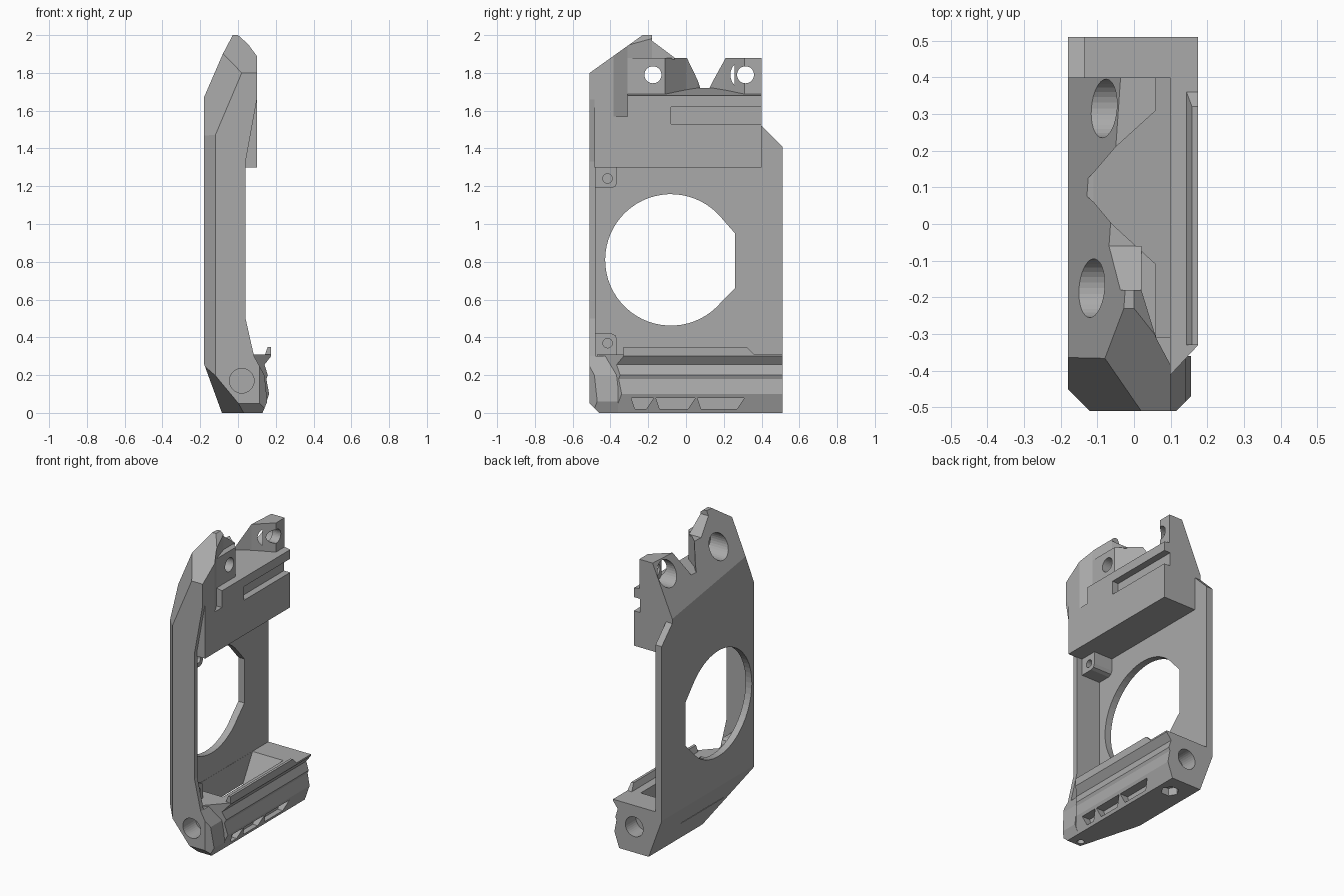
import bpy, bmesh, math
from mathutils import Vector

cube = bpy.data.objects.get("Cube")
if cube:
    bpy.data.objects.remove(cube, do_unlink=True)

mat = bpy.data.materials.new("plain grey")
mat.use_nodes = True
GREY = (0.4, 0.4, 0.4, 1)
mat.diffuse_color = GREY
mat.node_tree.nodes["Principled BSDF"].inputs["Base Color"].default_value = GREY

# Outer bevel planes shared by every part: point, outward normal
a, b, c = Vector((-.18, .4, 1.55)), Vector((-.18, -.36, 1.67)), Vector((-.04, .4, 1.872))
outer_slope = (b - a).cross(c - a)
if outer_slope.x > 0:
    outer_slope = -outer_slope
BEVELS = [
    (a, outer_slope),                            # leaning upper side
    ((-.18, -.45, 0), (-1, -1, 0)),              # upright front corner
    ((-.18, -.36, 1.68), (-2.357, -2.34, 1)),    # upper front corner
    ((0, -.51, 1.8), (0, -.714, 1)),             # front top slope
    ((0, 0, 2), (.09, 0, .1)),                   # inner top edge
    ((-.18, 0, .26), (-.26, 0, -.095)),          # lower side slope
    ((-.085, -.05, 0), (-.41, -.115, -.34)),     # lower front corner
    ((0, -.51, .05), (0, -1, -1)),               # front bottom edge
]


def prism(name, axis, pts, lo, hi, trims=()):
    """Extrude a profile along an axis, then slice it by the trim planes."""
    def place(p, t):
        return {"x": (t, *p), "y": (p[0], t, p[1]), "z": (*p, t)}[axis]
    bm = bmesh.new()
    rings = [[bm.verts.new(place(p, t)) for p in pts] for t in (lo, hi)]
    n = len(pts)
    bm.faces.new(rings[0])
    bm.faces.new(rings[1][::-1])
    for i in range(n):
        j = (i + 1) % n
        bm.faces.new((rings[0][i], rings[1][i], rings[1][j], rings[0][j]))
    for co, no in trims:
        geom = bm.verts[:] + bm.edges[:] + bm.faces[:]
        bmesh.ops.bisect_plane(bm, geom=geom, dist=1e-5, plane_co=co,
                               plane_no=Vector(no).normalized(), clear_outer=True)
        rim = [e for e in bm.edges if e.is_boundary]
        if rim:
            bmesh.ops.edgeloop_fill(bm, edges=rim)
    bmesh.ops.recalc_face_normals(bm, faces=bm.faces[:])
    me = bpy.data.meshes.new(name)
    bm.to_mesh(me)
    bm.free()
    me.materials.append(mat)
    ob = bpy.data.objects.new(name, me)
    bpy.context.collection.objects.link(ob)
    return ob


def part(name, axis, pts, lo, hi, extra=()):
    return prism(name, axis, pts, lo, hi, BEVELS + list(extra))


def cut(ob, axis, pts, lo, hi):
    """Subtract a prism from a part."""
    tool = prism("cutter", axis, pts, lo, hi)
    tool.hide_render = True
    mod = ob.modifiers.new("cut", "BOOLEAN")
    mod.operation, mod.solver, mod.object = "DIFFERENCE", "EXACT", tool
    bpy.context.view_layer.objects.active = ob
    bpy.ops.object.modifier_apply(modifier=mod.name)
    bpy.data.objects.remove(tool, do_unlink=True)


def arc(u, v, r, n=32, start=0, end=360):
    steps = n if end - start == 360 else n + 1
    angles = [math.radians(start + (end - start) * i / n) for i in range(steps)]
    return [(u + r * math.cos(t), v + r * math.sin(t)) for t in angles]


def rect(u0, u1, v0, v1):
    return [(u0, v0), (u1, v0), (u1, v1), (u0, v1)]


# Side plate with the large flat-sided round opening
plate = part("side_plate", "x", [(-.51, 0), (.51, 0), (.51, 1.41), (.4, 1.52), (-.51, 1.52)],
             -.18, -.135)
cut(plate, "x", arc(-.08, .81, .348, 48, 40, 320) + [(.26, .66), (.26, .95)], -.3, 0)

# Thin front wall
wall = part("front_wall", "y", [(-.18, 0), (.115, 0), (.115, .05), (.085, .3), (.04, .5),
                                (.04, 1.33), (.1, 1.66), (.1, 2), (-.18, 2)], -.51, -.48)

# Upper block with its open-ended groove and corner notch
block = part("upper_block", "y", [(-.18, 1.3), (.1, 1.3), (.1, 1.68), (-.11, 1.72), (-.18, 1.72)],
             -.485, .4)
cut(block, "x", rect(-.08, .5, 1.53, 1.62), .055, .2)
cut(block, "z", [(.12, -.385), (.1, -.385), (.06, -.31), (.12, -.31)], 1.57, 1.8)

# Ears standing on the upper block
front_peak = part("front_peak", "z", [(-.18, -.51), (.1, -.51), (.1, -.385), (.06, -.31),
                                      (.02, -.18), (-.18, -.18)], 1.66, 2)
front_ear = part("front_ear", "z", [(-.18, -.4), (.06, -.4), (.06, -.11), (-.06, 0),
                                    (-.11, .06), (-.18, .12)], 1.66, 1.88)
gusset = part("ear_gusset", "x", [(-.2, 1.87), (-.2, 1.97), (-.18, 1.97), (-.06, 1.88),
                                  (-.06, 1.87)], -.12, .02)
rear_ear = part("rear_ear", "z", [(.06, .4), (.06, .31), (-.05, .21), (-.11, .14),
                                  (-.18, .07), (-.18, .4)], 1.66, 1.88)

# Screw holes and counterbores through the ears
for y, ears in ((-.175, (front_ear, front_peak, block)), (.315, (rear_ear, block))):
    for ob in ears:
        cut(ob, "x", arc(y, 1.79, .045), -.3, .3)
        cut(ob, "x", arc(y, 1.79, .08), -.3, 0)

# Bottom rail with pocket, end bore and slots
rail_end = ((.175, -.33, 0), (.07, -.065, 0))
rail = part("bottom_rail", "y", [(-.18, 0), (.13, 0), (.165, .1), (.15, .18), (.158, .2),
                                 (.14, .255), (.175, .3), (.175, .31), (-.18, .31)],
            -.47, .51, [rail_end])
cut(rail, "x", [(-.3, .34), (.36, .34), (.24, .13), (-.2, .13)], -.134, .09)
for y0, y1 in ((-.29, -.17), (-.16, .05), (.06, .31)):
    cut(rail, "x", [(y0 + .02, .02), (y1 - .04, .02), (y1, .08), (y0, .08)], .1, .3)
part("rail_lip", "y", [(.14, .3), (.175, .3), (.175, .35), (.158, .35), (.145, .315)],
     -.33, .36, [rail_end, ((0, .36, .31), (0, 1, 1))])

# Front foot closing the rail
foot = part("front_foot", "y", [(-.18, 0), (.13, 0), (.155, .06), (.14, .2), (.085, .3),
                                (-.18, .3)], -.51, -.36, [((.115, -.51, 0), (1, -1, 0))])

# Bores along the rail and recesses underneath
for ob in (wall, foot, rail):
    cut(ob, "y", arc(.02, .17, .065), -.7, -.38)
    cut(ob, "z", arc(.06, -.42, .022, 16), -.1, .06)
cut(rail, "y", arc(.02, .17, .065), .4, .7)
cut(rail, "z", arc(.04, .38, .055, 6), -.1, .05)

# Corner screw bosses
for name, z0, z1 in (("upper_boss", 1.3, 1.19), ("lower_boss", .3, .42)):
    s = .03 if z1 > z0 else -.03
    boss = part(name, "x", [(-.49, z0), (-.365, z0), (-.365, z1 - s), (-.374, z1 - s * .3),
                            (-.395, z1), (-.49, z1)], -.14, 0)
    cut(boss, "x", arc(-.415, z1 - s * 1.7, .025, 16), -.08, .1)
